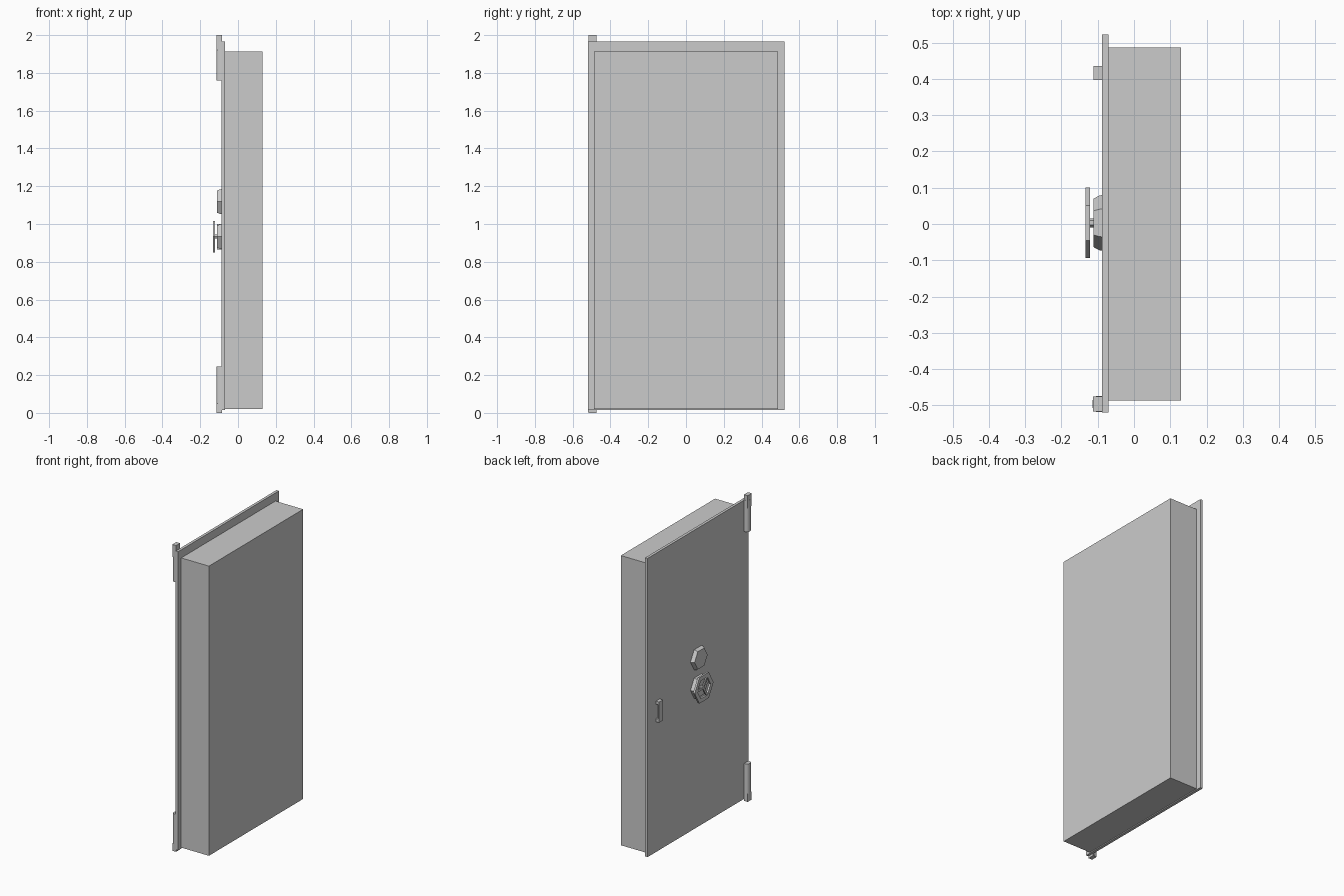
import bpy, bmesh, math

if "Cube" in bpy.data.objects:
    bpy.data.objects.remove(bpy.data.objects["Cube"])

grey = bpy.data.materials.new("light_grey")
grey.diffuse_color = (0.6, 0.6, 0.6, 1)
grey.use_nodes = True
grey.node_tree.nodes["Principled BSDF"].inputs["Base Color"].default_value = grey.diffuse_color


def finish(name, bm, smooth=None):
    bmesh.ops.recalc_face_normals(bm, faces=bm.faces)
    mesh = bpy.data.meshes.new(name)
    bm.to_mesh(mesh)
    bm.free()
    mesh.materials.append(grey)
    ob = bpy.data.objects.new(name, mesh)
    bpy.context.collection.objects.link(ob)
    if smooth:
        bpy.ops.object.select_all(action='DESELECT')
        ob.select_set(True)
        bpy.context.view_layer.objects.active = ob
        bpy.ops.object.shade_smooth_by_angle(angle=math.radians(smooth))
    return ob


def box(name, x, y, z):
    bm = bmesh.new()
    bmesh.ops.create_cube(bm, size=1)
    for v in bm.verts:
        v.co = [(a + b) / 2 + c * (b - a) for (a, b), c in zip((x, y, z), v.co)]
    return finish(name, bm)


def loft(name, rings, closed=False, smooth=None):
    """Skin a list of point rings; cap the ends or close the loop."""
    bm = bmesh.new()
    loops = [[bm.verts.new(p) for p in ring] for ring in rings]
    n = len(loops[0])
    pairs = list(zip(loops, loops[1:]))
    if closed:
        pairs.append((loops[-1], loops[0]))
    else:
        bm.faces.new(loops[0])
        bm.faces.new(loops[-1])
    for a, b in pairs:
        for i in range(n):
            j = (i + 1) % n
            bm.faces.new((a[i], a[j], b[j], b[i]))
    return finish(name, bm, smooth)


def hexagon(x, r, z, y=0.003):
    return [(x, y + r * math.cos(i * math.pi / 3), z + r * math.sin(i * math.pi / 3))
            for i in range(6)]


# Thick door block and its wider outer plate
box("door_block", (-0.07, 0.13), (-0.486, 0.487), (0.02, 1.912))
box("outer_plate", (-0.088, -0.07), (-0.519, 0.522), (0.014, 1.965))

# Tapered hexagonal dials
WHEEL_Z, DIAL_Z = 0.933, 1.118
for name, z in (("combination_dial", DIAL_Z), ("wheel_base", WHEEL_Z)):
    loft(name, [hexagon(-0.087, 0.077, z), hexagon(-0.096, 0.075, z),
                hexagon(-0.111, 0.067, z)], smooth=35)

# Hand wheel: shaft, rim and three spokes
loft("wheel_shaft", [hexagon(-0.105, 0.012, WHEEL_Z), hexagon(-0.132, 0.012, WHEEL_Z)])
loft("wheel_rim", [hexagon(-0.121, 0.097, WHEEL_Z), hexagon(-0.133, 0.097, WHEEL_Z),
                   hexagon(-0.133, 0.068, WHEEL_Z), hexagon(-0.121, 0.068, WHEEL_Z)],
     closed=True)
for k in range(3):
    spoke = box("wheel_spoke", (-0.131, -0.123), (0, 0.073), (-0.007, 0.007))
    spoke.location = (0, 0.003, WHEEL_Z)
    spoke.rotation_euler.x = k * 2 * math.pi / 3

# Pull handle: grip on two posts
box("handle_grip", (-0.111, -0.102), (0.397, 0.436), (0.865, 1.0))
for z in (0.865, 0.98):
    box("handle_post", (-0.103, -0.087), (0.397, 0.436), (z, z + 0.02))

# Hinges: chamfered knuckle with a square pin at the outer end
profile = [(-0.087, -0.518), (-0.104, -0.518), (-0.114, -0.507),
           (-0.114, -0.486), (-0.104, -0.474), (-0.087, -0.474)]
for side, z0, z1, p0, p1 in (("upper", 1.76, 1.966, 1.92, 2.0),
                             ("lower", 0.006, 0.245, 0.0, 0.05)):
    loft(side + "_hinge_knuckle", [[(x, y, z) for x, y in profile] for z in (z0, z1)],
         smooth=60)
    box(side + "_hinge_pin", (-0.113, -0.086), (-0.517, -0.475), (p0, p1))
